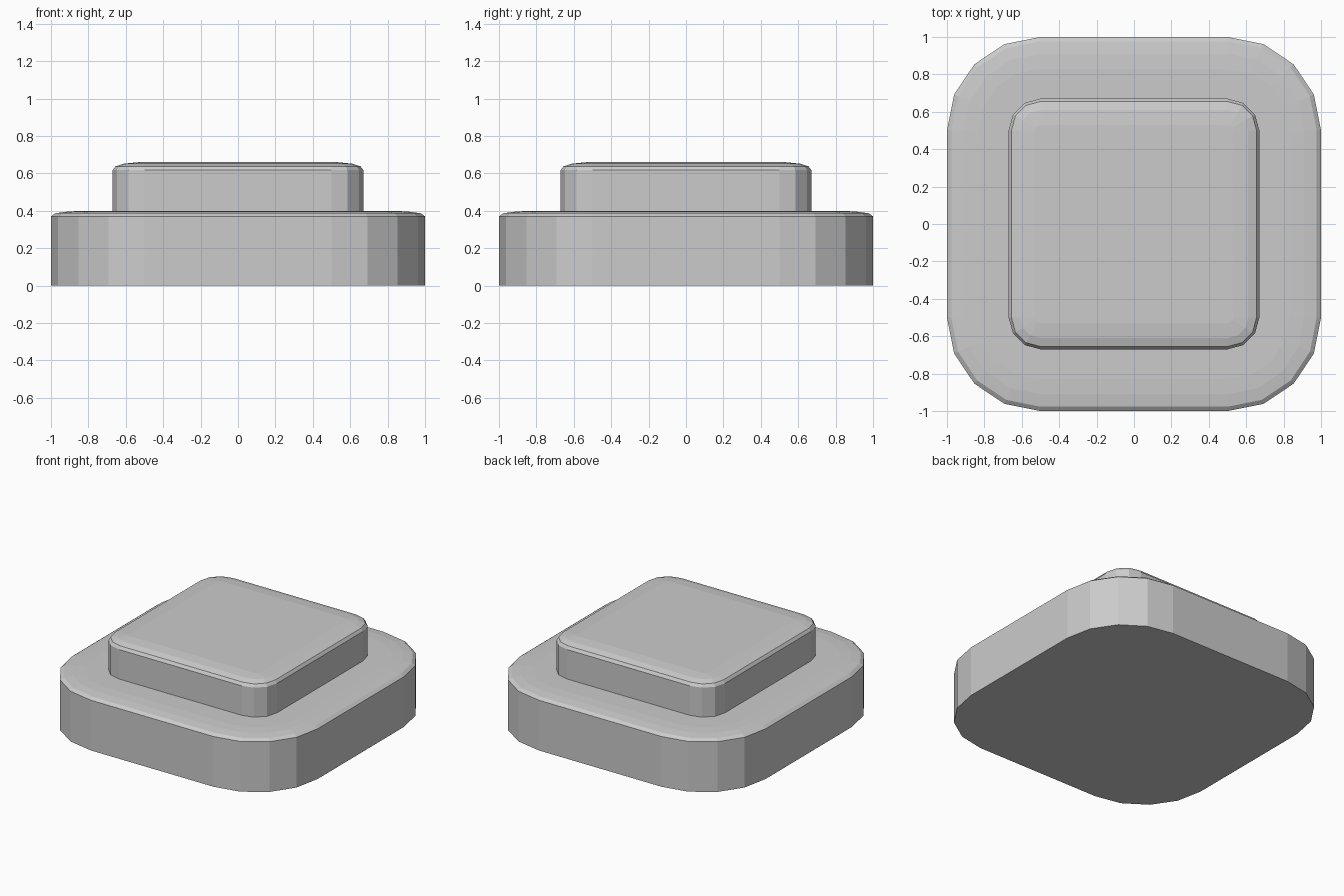
import bpy, bmesh
from math import cos, sin, pi

if "Cube" in bpy.data.objects:
    bpy.data.objects.remove(bpy.data.objects["Cube"])


def rounded_square(half, radius, segments):
    """Outline of a square with rounded corners, counter-clockwise."""
    c = half - radius
    points = []
    for k, (sx, sy) in enumerate([(1, 1), (-1, 1), (-1, -1), (1, -1)]):
        for i in range(segments + 1):
            a = (k + i / segments) * pi / 2
            points.append((sx * c + radius * cos(a), sy * c + radius * sin(a)))
    return points


def slab(name, half, radius, segments, profile):
    """Stack outlines from (inset, height) pairs and cap both ends."""
    bm = bmesh.new()
    rings = [[bm.verts.new((x, y, z))
              for x, y in rounded_square(half - inset, radius - inset, segments)]
             for inset, z in profile]
    n = len(rings[0])
    for low, high in zip(rings, rings[1:]):
        for i in range(n):
            j = (i + 1) % n
            bm.faces.new((low[i], low[j], high[j], high[i]))
    bm.faces.new(rings[0][::-1])
    bm.faces.new(rings[-1])
    mesh = bpy.data.meshes.new(name)
    bm.to_mesh(mesh)
    bm.free()
    obj = bpy.data.objects.new(name, mesh)
    bpy.context.collection.objects.link(obj)
    return obj


# Wide lower slab with a shallow eased top edge
slab("base_slab", 1.0, 0.5, 4,
     [(0, 0), (0, 0.37), (0.023, 0.387), (0.09, 0.396), (0.17, 0.40)])

# Smaller raised slab
slab("upper_slab", 0.67, 0.17, 3,
     [(0, 0.40), (0, 0.617), (0.015, 0.638), (0.06, 0.652), (0.14, 0.66)])
